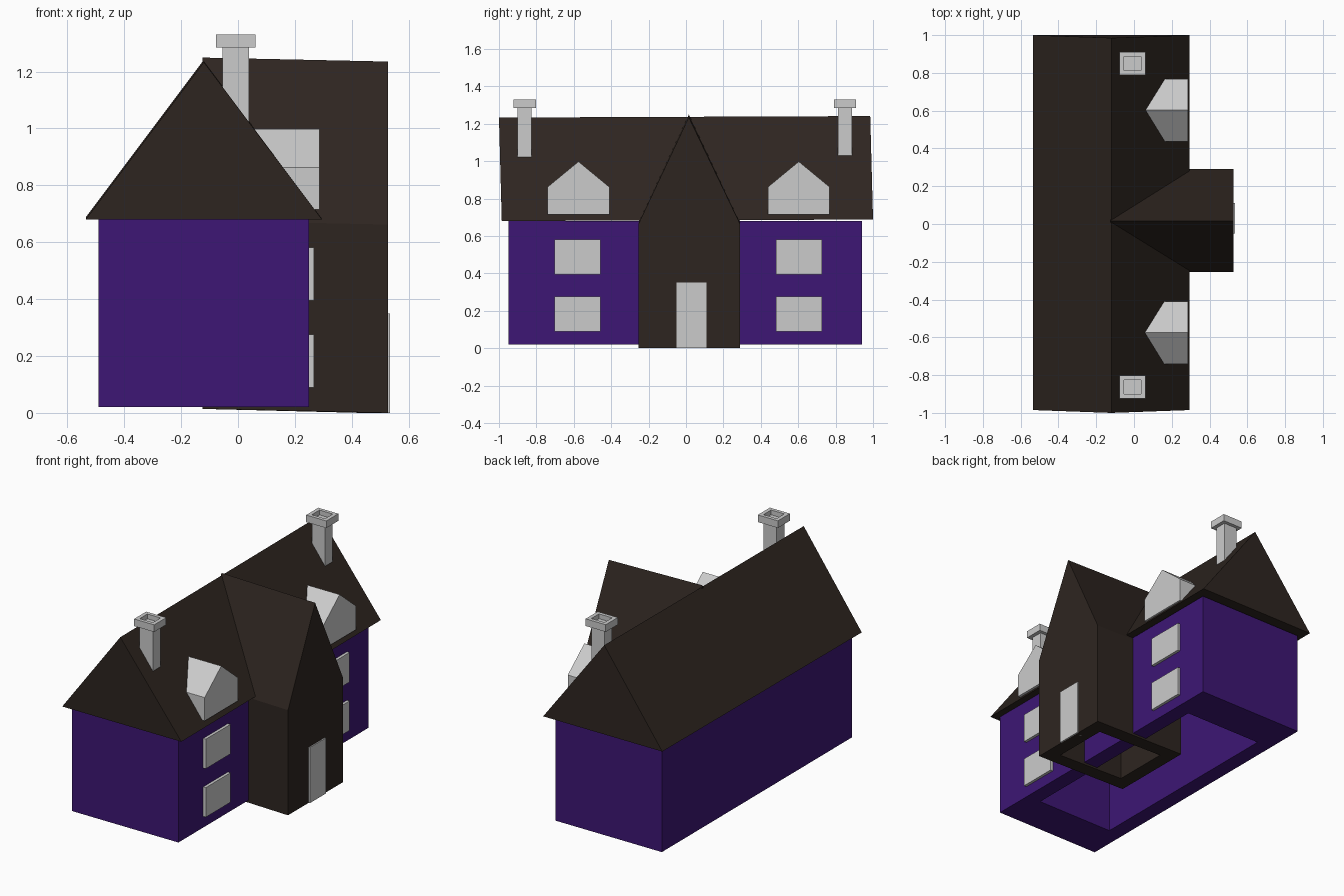
import bpy, bmesh

if "Cube" in bpy.data.objects:
    bpy.data.objects.remove(bpy.data.objects["Cube"])


def material(name, rgb):
    m = bpy.data.materials.new(name)
    m.diffuse_color = (*rgb, 1)
    m.use_nodes = True
    m.node_tree.nodes["Principled BSDF"].inputs["Base Color"].default_value = m.diffuse_color
    return m


PURPLE = material("purple_wall", (0.047, 0.008, 0.177))
BROWN = material("dark_brown", (0.027, 0.0185, 0.0144))


def loft(name, rings, mat=None, cap_start=True, cap_end=True):
    """Join matching rings of points with side faces, optionally capped."""
    bm = bmesh.new()
    loops = [[bm.verts.new(p) for p in ring] for ring in rings]
    n = len(loops[0])
    for a, b in zip(loops, loops[1:]):
        for i in range(n):
            j = (i + 1) % n
            bm.faces.new((a[i], a[j], b[j], b[i]))
    if cap_start:
        bm.faces.new(loops[0][::-1])
    if cap_end:
        bm.faces.new(loops[-1])
    bmesh.ops.recalc_face_normals(bm, faces=bm.faces)
    me = bpy.data.meshes.new(name)
    bm.to_mesh(me)
    bm.free()
    ob = bpy.data.objects.new(name, me)
    bpy.context.collection.objects.link(ob)
    if mat:
        me.materials.append(mat)
    return ob


def box(name, x, y, z, mat=None):
    rect = [(x[0], y[0]), (x[1], y[0]), (x[1], y[1]), (x[0], y[1])]
    return loft(name, [[(*p, h) for p in rect] for h in z], mat)


def open_bottom(ob, thickness):
    """Remove the floor and give the shell an inward wall thickness."""
    bm = bmesh.new()
    bm.from_mesh(ob.data)
    floor = [f for f in bm.faces if f.normal.z < -0.9]
    bmesh.ops.delete(bm, geom=floor, context='FACES')
    bm.to_mesh(ob.data)
    bm.free()
    mod = ob.modifiers.new("wall_thickness", 'SOLIDIFY')
    mod.thickness = thickness
    mod.offset = -1
    mod.use_even_offset = True


# House walls: unit box, scaled so the end walls are thicker
walls = box("house_walls", (-0.5, 0.5), (-0.5, 0.5), (0, 1), PURPLE)
open_bottom(walls, 0.135)
walls.location = (-0.12, -0.005, 0.02)
walls.scale = (0.74, 1.89, 0.66)

# Main gabled roof, ends leaning slightly
loft("main_roof", [
    [(-0.535, y, 0.68 + dz), (0.295, y, 0.68 + dz), (-0.12, y - 0.015, 1.233 + dz)]
    for y, dz in ((-0.985, 0), (1.0, 0.008))], BROWN)

# Entrance wing: gabled profile swept along x with a slight tilt
gable = [(-0.255, 0), (0.29, 0), (0.29, 0.662), (0.015, 1.235), (-0.255, 0.662)]
wing = loft("entrance_wing", [
    [(x, y, z + dz) for y, z in gable]
    for x, dz in ((-0.125, 0.014), (0.527, 0))], BROWN)
open_bottom(wing, 0.09)

# Front door
box("front_door", (0.49, 0.535), (-0.05, 0.11), (0, 0.35))

for side, yc in (("left", -0.58), ("right", 0.605)):
    # Windows
    for level, z in (("lower", 0.09), ("upper", 0.395)):
        box(f"{side}_{level}_window", (0.23, 0.268),
            (yc - 0.123, yc + 0.123), (z, z + 0.186))
    # Dormer running back into the roof
    yd = -0.575 if side == "left" else 0.603
    dormer = [(-0.165, 0.715), (0.165, 0.715), (0.165, 0.862), (0, 0.998), (-0.165, 0.862)]
    loft(f"{side}_dormer", [[(x, yd + y, z) for y, z in dormer] for x in (0.03, 0.286)])

# Chimneys: shaft, wider cap and recessed flue
stack = [(0.046, 0.038, 0.95), (0.046, 0.038, 1.285), (0.07, 0.06, 1.285),
         (0.07, 0.06, 1.33), (0.046, 0.038, 1.33), (0.046, 0.038, 1.30)]
for side, yc in (("left", -0.863), ("right", 0.85)):
    loft(f"{side}_chimney", [
        [(-0.008 + sx * hx, yc + sy * hy, z)
         for sx, sy in ((-1, -1), (1, -1), (1, 1), (-1, 1))]
        for hx, hy, z in stack])
